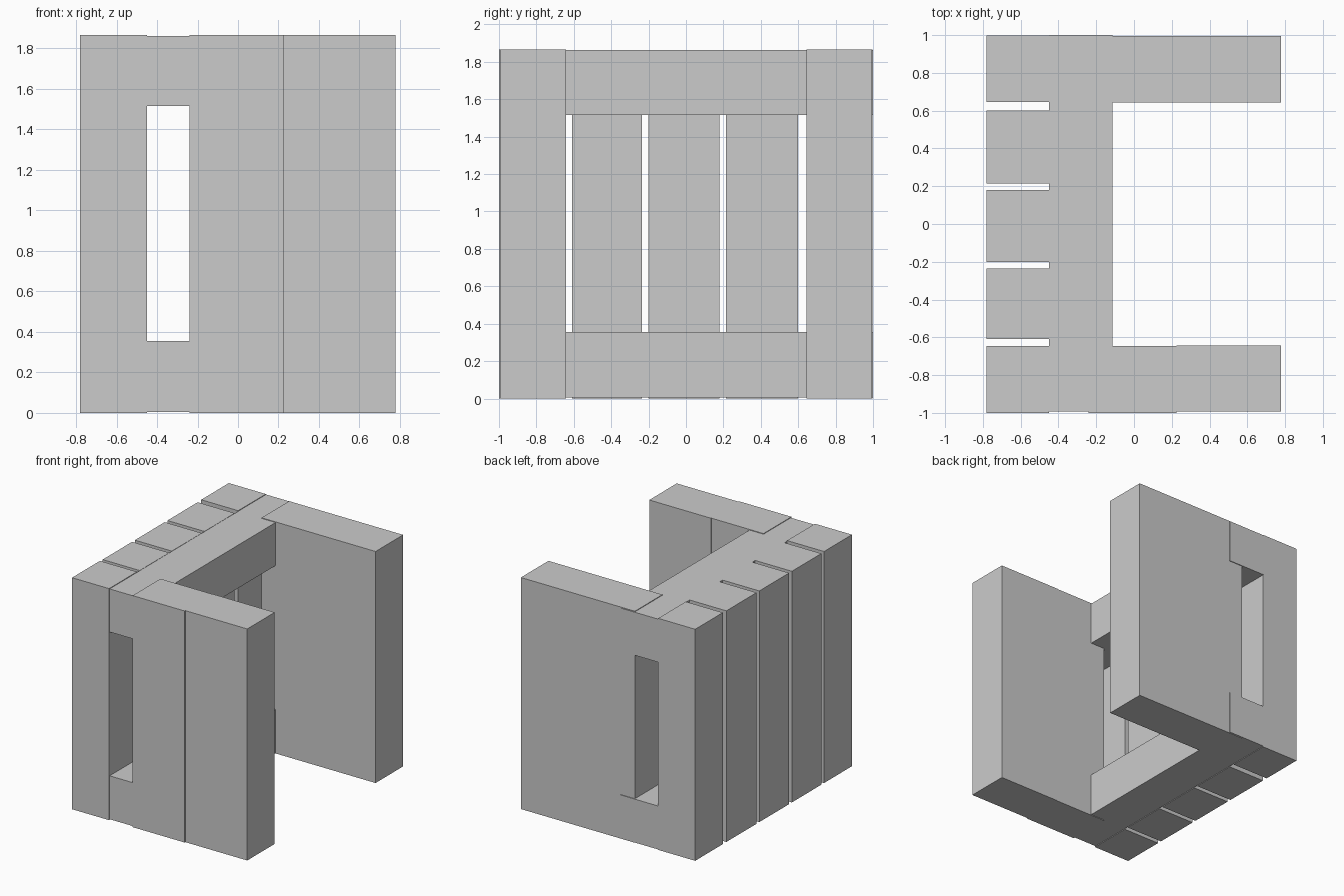
import bpy
import bmesh

if "Cube" in bpy.data.objects:
    bpy.data.objects.remove(bpy.data.objects["Cube"])


def box(name, x, y, z):
    """Axis-aligned board from (min, max) ranges."""
    mesh = bpy.data.meshes.new(name)
    bm = bmesh.new()
    bmesh.ops.create_cube(bm, size=1)
    for v in bm.verts:
        v.co = [r[0] if c < 0 else r[1] for c, r in zip(v.co, (x, y, z))]
    bm.to_mesh(mesh)
    bm.free()
    obj = bpy.data.objects.new(name, mesh)
    bpy.context.collection.objects.link(obj)
    return obj


H = 1.867

# Upright slats along the back
slats = [(-1.0, -0.645), (-0.61, -0.235), (-0.2, 0.18), (0.215, 0.6), (0.645, 0.997)]
for i, y in enumerate(slats):
    top = H if i in (0, 4) else H - 0.003
    box(f"back_slat_{i + 1}", (-0.78, -0.45), y, (0, top))

# Horizontal rails joining the slats and side panels
box("bottom_rail", (-0.45, -0.115), (-0.993, 1.0), (0.005, 0.355))
box("top_rail", (-0.45, -0.115), (-0.993, 1.0), (1.515, H - 0.005))

# Side panels, the front one made of two boards
box("front_panel_inner", (-0.24, 0.225), (-1.0, -0.645), (0, H))
box("front_panel_outer", (0.225, 0.777), (-0.992, -0.642), (0, H))
box("rear_panel", (-0.24, 0.777), (0.643, 0.994), (0, H))
